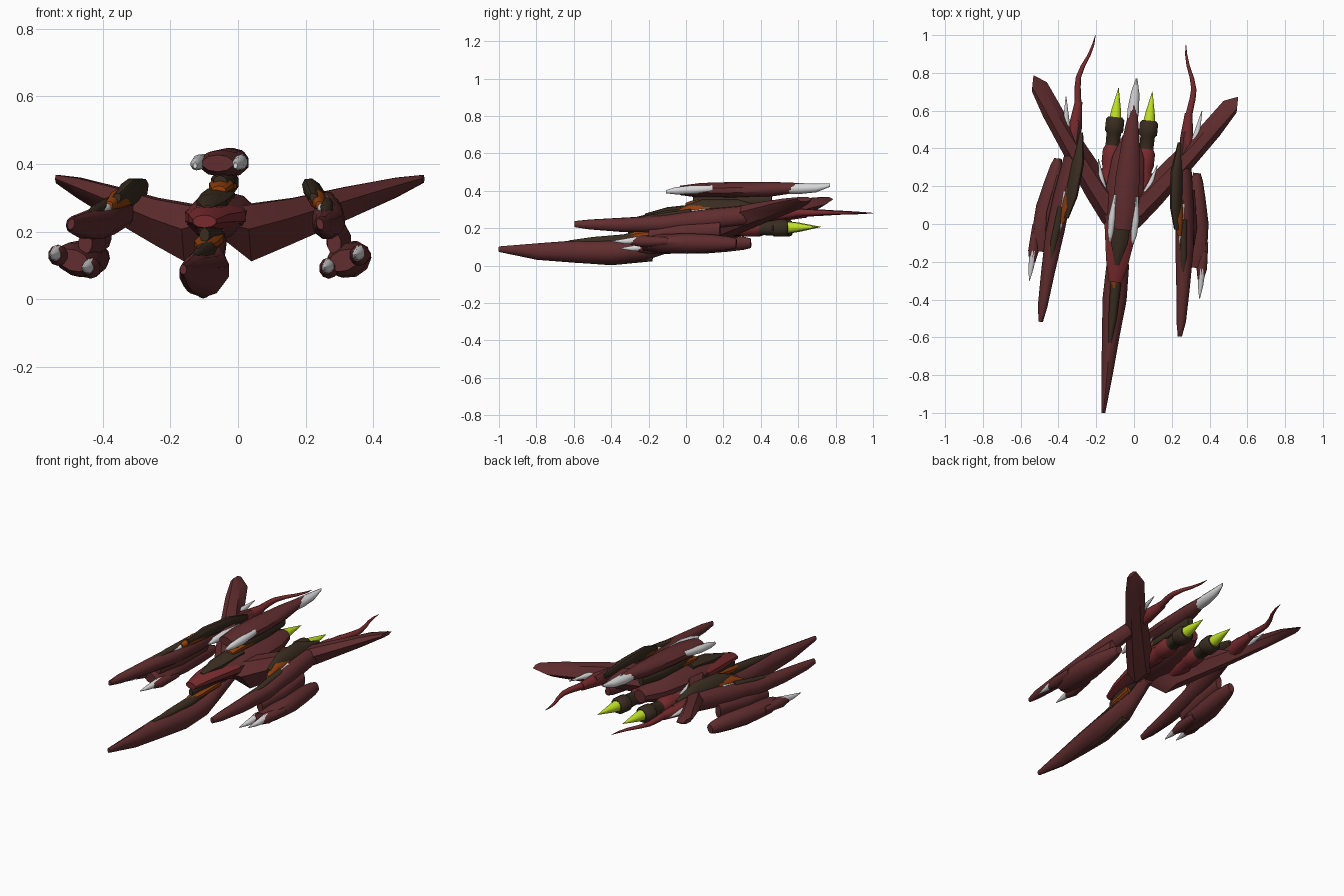
import bpy, bmesh, math
from mathutils import Matrix, Vector

def mat(name, r, g, b):
    m = bpy.data.materials.new(name)
    m.diffuse_color = (r, g, b, 1)
    return m

RED = mat("maroon_hull", .118, .026, .028)
BRIGHT = mat("bright_red", .19, .024, .027)
DARK = mat("dark_brown", .042, .026, .015)
WHITE = mat("bone_white", .68, .68, .69)
GREEN = mat("lime_green", .55, .78, .02)
ORANGE = mat("burnt_orange", .28, .05, .004)

# The whole craft is yawed six degrees about its own axis
YAW = Matrix.Translation((-.067, 0, 0)) @ Matrix.Rotation(math.radians(-6), 4, 'Z')

def skin(name, rings, material, side=1):
    """Bridge equal-length rings of points into a closed body, sharp above 40 degrees."""
    bm = bmesh.new()
    rows = [[bm.verts.new(YAW @ Vector((side * x, y, z))) for x, y, z in ring] for ring in rings]
    n = len(rows[0])
    for a, b in zip(rows, rows[1:]):
        for i in range(n):
            bm.faces.new((a[i], a[(i + 1) % n], b[(i + 1) % n], b[i]))
    bm.faces.new(rows[0])
    bm.faces.new(rows[-1])
    bmesh.ops.recalc_face_normals(bm, faces=bm.faces)
    for f in bm.faces:
        f.smooth = True
    for e in bm.edges:
        e.smooth = e.calc_face_angle(0) < math.radians(40)
    me = bpy.data.meshes.new(name)
    bm.to_mesh(me)
    bm.free()
    me.materials.append(material)
    bpy.context.collection.objects.link(bpy.data.objects.new(name, me))

def loft(name, sections, material, side=1, tilt=0, n=10):
    """Sections run along y: (y, centre x, centre z, half width, half height)."""
    t = math.radians(tilt)
    rings = []
    for y, cx, cz, rx, rz in sections:
        ring = []
        for i in range(n):
            a = 2 * math.pi * (i + .5) / n
            px, pz = rx * math.cos(a) * 1.05, rz * math.sin(a) * 1.05
            ring.append((cx + px * math.cos(t) - pz * math.sin(t), y,
                         cz + px * math.sin(t) + pz * math.cos(t)))
        rings.append(ring)
    skin(name, rings, material, side)

# Nose
loft("nose", [(-1.005, .01, .088, .01, .014), (-.8, .008, .075, .03, .042), (-.58, .006, .075, .048, .058),
              (-.4, .006, .072, .064, .064), (-.22, .004, .085, .06, .056), (-.1, 0, .12, .036, .05),
              (.05, 0, .19, .03, .035)], RED)
loft("nose_keel", [(-.6, .006, .035, .01, .018), (-.4, .006, .023, .018, .02), (-.18, .004, .042, .016, .018)], DARK)
loft("nose_canopy", [(-.63, .006, .124, .008, .01), (-.5, .006, .13, .022, .022), (-.34, .004, .137, .028, .028),
                     (-.2, 0, .165, .028, .03)], DARK)
loft("neck_glow", [(-.34, 0, .15, .015, .015), (-.25, 0, .165, .036, .024), (-.1, 0, .18, .036, .03)], ORANGE)
loft("neck", [(-.31, 0, .19, .014, .02), (-.2, 0, .205, .03, .035), (0, 0, .21, .04, .04)], DARK)

# Central hull
loft("hull_hood", [(-.31, 0, .23, .034, .018), (-.2, 0, .24, .06, .036), (0, 0, .245, .09, .045)], BRIGHT)
loft("hull", [(-.12, 0, .24, .06, .045), (.03, 0, .24, .09, .068), (.2, 0, .245, .1, .072),
              (.35, 0, .25, .085, .06), (.47, 0, .26, .04, .035)], RED)
loft("hull_canopy", [(-.22, 0, .268, .012, .01), (-.1, 0, .285, .045, .026), (.08, 0, .305, .05, .026)], DARK)
loft("pylon_glow", [(0, .01, .32, .02, .015), (.07, .01, .335, .036, .025), (.16, .01, .335, .036, .02)], ORANGE)
loft("dorsal_pylon", [(.04, .01, .345, .02, .02), (.12, .01, .345, .036, .036), (.32, 0, .345, .036, .036),
                      (.46, 0, .35, .016, .03)], DARK)

# Dorsal claw
loft("dorsal_claw", [(-.03, .01, .402, .045, .024), (.08, .01, .402, .066, .038), (.25, .008, .403, .064, .042),
                     (.45, .004, .408, .046, .038), (.63, 0, .418, .018, .022)], RED)
loft("dorsal_tail_spike", [(.5, 0, .41, .026, .026), (.61, 0, .412, .031, .028), (.7, 0, .415, .022, .022),
                           (.775, 0, .43, .004, .008)], WHITE)

for s, tag in ((1, "right"), (-1, "left")):
    # Dorsal prongs
    d = .01 * s
    loft(tag + "_dorsal_prong", [(-.1, .06 + d, .395, .006, .008), (-.05, .062 + d, .4, .016, .018),
                                 (.03, .062 + d, .405, .02, .022), (.15, .055 + d, .412, .01, .017)], WHITE, s)
    # Swept wing blade: (x, leading y, trailing y, low z, high z)
    rings = []
    for x, y0, y1, z0, z1 in ((.02, -.06, .15, .18, .27), (.1, -.005, .24, .112, .285), (.2, .125, .36, .16, .3),
                              (.34, .33, .525, .23, .333), (.47, .52, .705, .298, .36),
                              (.545, .65, .735, .343, .368)):
        h, w = z1 - z0, y1 - y0
        rings.append([(x, y0, z0 + .55 * h), (x, y0 + .3 * w, z0), (x, y0 + .75 * w, z0 + .05 * h),
                      (x, y1, z0 + .5 * h), (x, y0 + .7 * w, z1), (x, y0 + .25 * w, z0 + .97 * h)])
    skin(tag + "_wing", rings, RED, s)

    # Wing pod
    loft(tag + "_pod", [(-.56, .37, .222, .01, .016), (-.48, .369, .22, .024, .026), (-.3, .36, .218, .034, .038),
                        (-.08, .345, .223, .047, .045), (.12, .325, .245, .045, .055),
                        (.35, .297, .27, .036, .05), (.52, .288, .28, .022, .03)], RED, s, 15)
    loft(tag + "_pod_sleeve", [(.34, .305, .27, .03, .035), (.48, .297, .275, .036, .036),
                               (.62, .293, .28, .02, .022)], BRIGHT, s)
    loft(tag + "_pod_spine", [(-.22, .35, .253, .008, .008), (-.12, .345, .262, .018, .014),
                              (.06, .322, .28, .022, .022)], DARK, s)
    loft(tag + "_pod_glow", [(-.03, .315, .275, .012, .015), (.05, .298, .295, .025, .03),
                             (.16, .285, .30, .024, .03)], ORANGE, s, 30)
    loft(tag + "_pod_canopy", [(0, .296, .295, .012, .02), (.12, .279, .315, .025, .046),
                               (.3, .264, .315, .026, .046), (.46, .265, .295, .01, .018)], DARK, s, 32)
    loft(tag + "_pod_tooth", [(-.08, .325, .262, .004, .006), (-.01, .318, .272, .016, .017),
                              (.14, .308, .287, .02, .02)], WHITE, s)
    # Curled tail
    loft(tag + "_tail", [(.54, .293, .28, .024, .026), (.62, .296, .282, .018, .019), (.7, .306, .283, .016, .016),
                         (.75, .307, .283, .014, .013), (.81, .29, .283, .012, .01),
                         (.87, .264, .282, .009, .008), (.93, .247, .281, .006, .005),
                         (.98, .241, .281, .001, .001)], BRIGHT, s)
    loft(tag + "_rear_spike", [(.38, .325, .285, .012, .014), (.5, .345, .29, .018, .018),
                               (.64, .362, .3, .002, .002)], WHITE, s, n=12)
    loft(tag + "_hull_spike", [(.14, .1, .255, .018, .018), (.21, .125, .258, .017, .017),
                               (.33, .157, .262, .002, .002)], WHITE, s, n=12)

    # Lower claw slung under the pod
    loft(tag + "_claw_strut", [(-.16, .37, .165, .02, .03), (.02, .365, .175, .036, .045),
                               (.22, .35, .19, .018, .04)], RED, s)
    loft(tag + "_claw", [(-.19, .402, .115, .046, .03), (-.1, .402, .117, .064, .046), (.05, .395, .118, .062, .052),
                         (.18, .382, .12, .045, .046), (.27, .374, .12, .03, .036),
                         (.31, .37, .12, .018, .026)], RED, s, 20)
    for part, x, z, tip in (("outer", .448, .13, -.35), ("inner", .354, .092, -.32)):
        loft(f"{tag}_{part}_sleeve", [(tip + .1, x, z, .016, .018), (tip + .16, x, z, .028, .03),
                                      (tip + .3, x, z, .02, .02)], RED, s)
        loft(f"{tag}_{part}_prong", [(tip, x + .005, z, .002, .002), (tip + .07, x + .003, z, .014, .014),
                                     (tip + .16, x, z + .006, .02, .024)], WHITE, s, n=12)

    # Engine: red housing, dark barrel with ring, lime exhaust cone
    x, z = .09, .2
    loft(tag + "_engine_housing", [(.14, x, z, .035, .035), (.26, x, z, .047, .043), (.29, x, z, .04, .038),
                                   (.32, x, z, .048, .044), (.385, x, z, .048, .044), (.41, x, z, .036, .036)],
         BRIGHT, s, n=12)
    loft(tag + "_engine_barrel", [(.39, x, z, .036, .036), (.475, x, z, .038, .038), (.485, x, z, .048, .045),
                                  (.545, x, z, .048, .045), (.56, x, z, .036, .036)], DARK, s, n=12)
    loft(tag + "_exhaust_cone", [(.54, x, z + .004, .032, .032), (.6, x, z + .005, .024, .024),
                                 (.715, x, z + .007, .001, .001)], GREEN, s, n=16)
